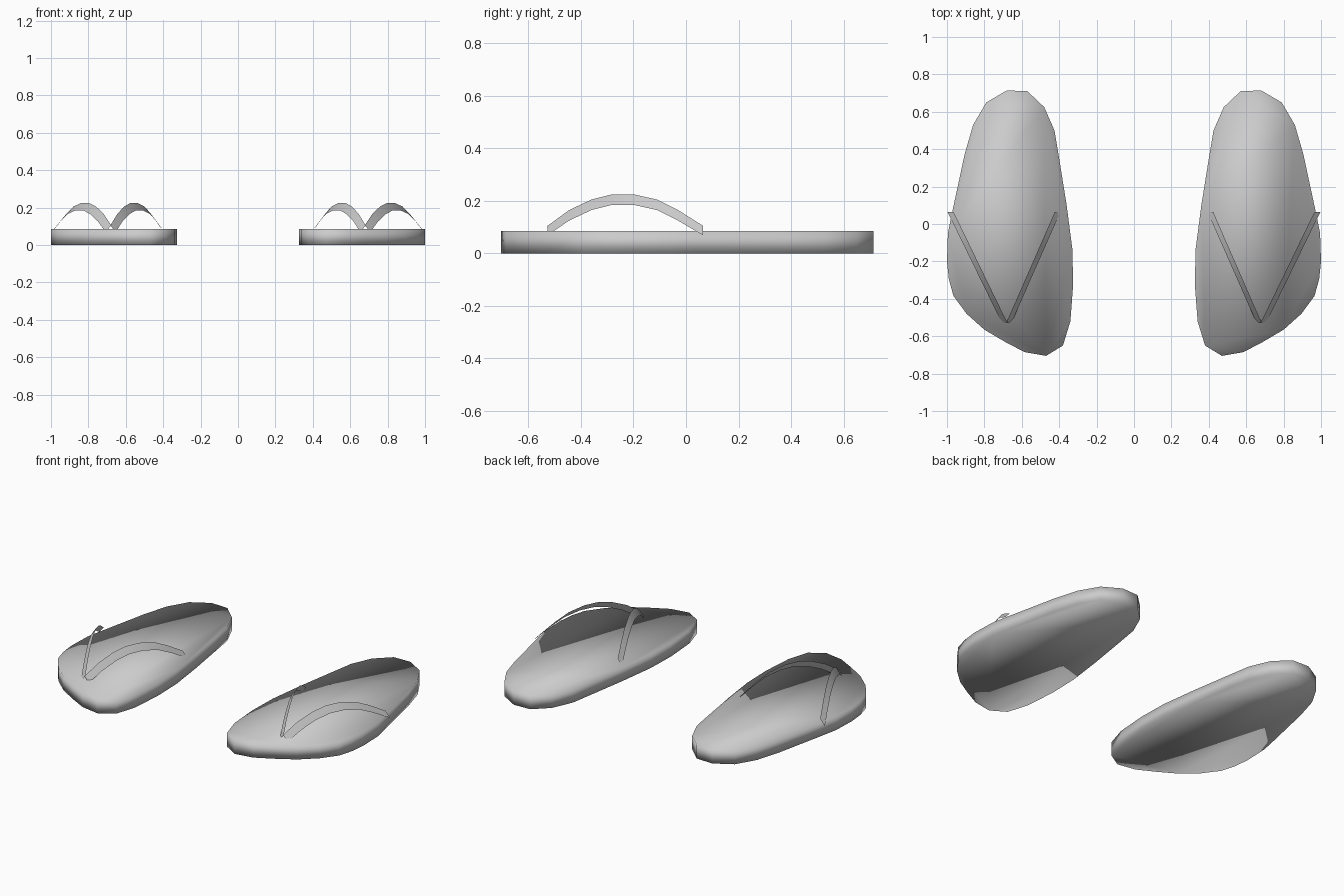
import bpy
import bmesh

cube = bpy.data.objects.get("Cube")
if cube:
    bpy.data.objects.remove(cube, do_unlink=True)

grey = bpy.data.materials.new("Plain grey")
grey.use_nodes = True
COLOUR = (0.6, 0.6, 0.6, 1)
grey.diffuse_color = COLOUR
grey.node_tree.nodes["Principled BSDF"].inputs["Base Color"].default_value = COLOUR

SOLE_HEIGHT = 0.085
# Left foot outline, seen from above, clockwise from the heel
OUTLINE = [
    (0.68, 0.714), (0.79, 0.65), (0.86, 0.53), (0.905, 0.375), (0.975, 0.05),
    (0.995, -0.05), (1.0, -0.2), (0.99, -0.295), (0.965, -0.385),
    (0.895, -0.48), (0.80, -0.565), (0.69, -0.63), (0.585, -0.685),
    (0.47, -0.705), (0.38, -0.65), (0.34, -0.52), (0.325, -0.32),
    (0.33, -0.13), (0.36, 0.10), (0.40, 0.35), (0.425, 0.50),
    (0.48, 0.625), (0.57, 0.71),
]
# Strap arch from toe to side: y and height of the upper edge
ARCH = [(-0.527, 0.105), (-0.445, 0.165), (-0.36, 0.205), (-0.28, 0.225),
        (-0.20, 0.225), (-0.11, 0.205), (-0.03, 0.165), (0.065, 0.105)]


def finish(name, bm, smooth):
    bm.normal_update()
    mesh = bpy.data.meshes.new(name)
    bm.to_mesh(mesh)
    bm.free()
    mesh.materials.append(grey)
    for poly in mesh.polygons:
        poly.use_smooth = smooth
    obj = bpy.data.objects.new(name, mesh)
    bpy.context.collection.objects.link(obj)


def make_sole(name, side):
    bm = bmesh.new()
    base = bm.faces.new([bm.verts.new((side * x, y, 0)) for x, y in OUTLINE])
    top = bmesh.ops.extrude_face_region(bm, geom=[base], use_keep_orig=True)
    verts = [v for v in top["geom"] if isinstance(v, bmesh.types.BMVert)]
    bmesh.ops.translate(bm, verts=verts, vec=(0, 0, SOLE_HEIGHT))
    bmesh.ops.recalc_face_normals(bm, faces=bm.faces)
    finish(name, bm, True)


def make_strap(name, side, upper, lower):
    """Thin tilted ribbon; upper and lower give the toe x and side x."""
    bm = bmesh.new()
    y0, y1 = ARCH[0][0], ARCH[-1][0]
    rows = []
    for i, (y, z) in enumerate(ARCH):
        t = (y - y0) / (y1 - y0)
        drop = 0.036 if i in (0, len(ARCH) - 1) else 0.04
        rows.append([
            bm.verts.new((side * (a + (b - a) * t), y, z - d))
            for (a, b), d in ((upper, 0), (lower, drop))])
    for (a, b), (c, d) in zip(rows, rows[1:]):
        face = bm.faces.new((a, b, d, c))
        face.normal_update()
        if face.normal.z < 0:
            face.normal_flip()
    finish(name, bm, True)


for label, side in (("left", 1), ("right", -1)):
    make_sole(label + "_sole", side)
    make_strap(label + "_outer_strap", side, (0.678, 0.965), (0.708, 0.997))
    make_strap(label + "_inner_strap", side, (0.682, 0.423), (0.654, 0.393))
